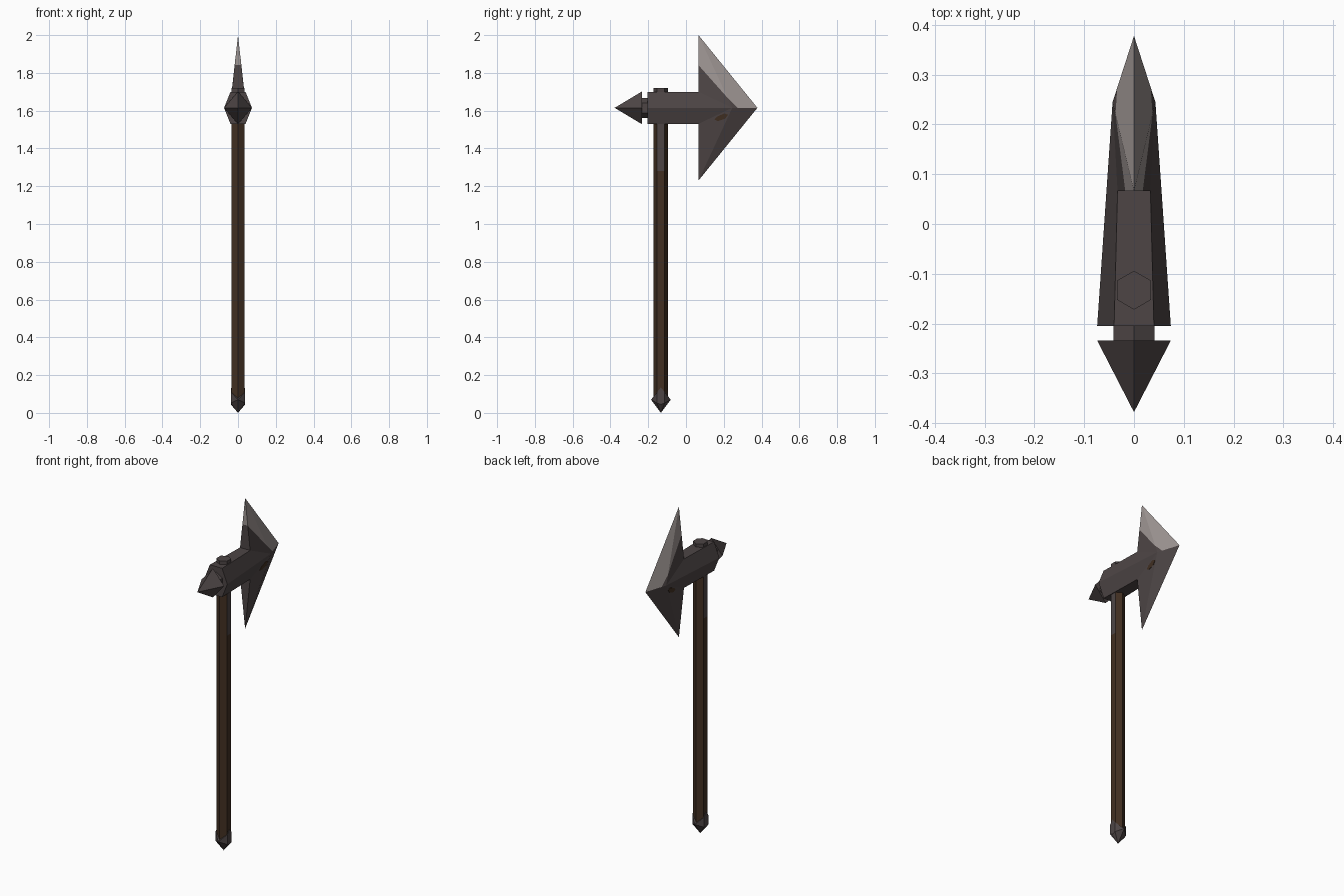
import bpy, bmesh, math
from mathutils import Vector

if "Cube" in bpy.data.objects:
    bpy.data.objects.remove(bpy.data.objects["Cube"])


def material(name, rgb):
    m = bpy.data.materials.new(name)
    m.diffuse_color = (*rgb, 1)
    m.use_nodes = True
    m.node_tree.nodes["Principled BSDF"].inputs["Base Color"].default_value = m.diffuse_color
    return m


IRON = material("dark iron", (0.075, 0.060, 0.060))
EDGE = material("sharpened steel", (0.34, 0.30, 0.29))
WOOD = material("dark wood", (0.054, 0.029, 0.016))
MATS = [IRON, EDGE, WOOD]
SHAFT_Y, HEAD_Z = -0.133, 1.615


def build(name, faces):
    """Mesh from (points, material index) faces, welded and oriented outward."""
    bm = bmesh.new()
    for pts, mi in faces:
        bm.faces.new([bm.verts.new(p) for p in pts]).material_index = mi
    bmesh.ops.remove_doubles(bm, verts=bm.verts, dist=1e-5)
    bmesh.ops.recalc_face_normals(bm, faces=bm.faces)
    me = bpy.data.meshes.new(name)
    bm.to_mesh(me)
    bm.free()
    for m in MATS:
        me.materials.append(m)
    ob = bpy.data.objects.new(name, me)
    bpy.context.collection.objects.link(ob)
    return ob


def loft(rings, rule=lambda a, b: 0):
    """Quads between successive rings plus end caps."""
    out = []
    for r, s in zip(rings, rings[1:]):
        for i in range(len(r)):
            j = (i + 1) % len(r)
            q = [r[i], r[j], s[j], s[i]]
            out.append((q, rule(q[0], q[1])))
    return out + [(rings[0], 0), (rings[-1], 0)]


def mirrored(faces):
    return faces + [([(-x, y, z) for x, y, z in p], m) for p, m in faces]


# Six-sided shaft, with iron straps on its side faces and an iron top
def hexagon(z, r=0.039):
    return [(r * math.sin(i * math.pi / 3), SHAFT_Y + r * math.cos(i * math.pi / 3), z)
            for i in range(6)]


def shaft_colour(a, b):
    on_side = abs(a[0] - b[0]) < 1e-4
    return 0 if a[2] > 1.6 or (on_side and a[2] > 1.2) else 2


build("shaft", loft([hexagon(z) for z in (0.06, 1.28, 1.65, 1.72)], shaft_colour))

# Axe head: tapered socket running into a triangular blade
top, tip, low = (0, 0.066, 2.0), (0, 0.378, HEAD_Z), (0, 0.066, 1.23)
cheek = (0.043, 0.245, HEAD_Z)
flare = (0.074, -0.205, HEAD_Z)
sh_up, sh_dn = (0.033, 0.066, 1.70), (0.033, 0.066, 1.53)
bk_up, bk_dn = (0.040, -0.205, 1.70), (0.040, -0.205, 1.53)


def mix(a, b, t):
    return tuple(Vector(a).lerp(Vector(b), t))


def centre(p):
    return (0, p[1], p[2])


ground_edge = mix(top, sh_up, 0.53)     # where the sharpened area starts
ridge = mix(top, cheek, 0.865)
front = mix(cheek, tip, 0.22)
head = [
    ([top, ground_edge, ridge], 1),
    ([top, ridge, front, tip], 1),
    ([ground_edge, sh_up, cheek, ridge], 0),
    ([ridge, cheek, front], 0),
    ([low, sh_dn, cheek], 0),
    ([low, cheek, front, tip], 0),
    ([bk_up, sh_up, cheek, flare], 0),
    ([bk_dn, sh_dn, cheek, flare], 0),
    ([bk_up, sh_up, centre(sh_up), centre(bk_up)], 0),
    ([bk_dn, sh_dn, centre(sh_dn), centre(bk_dn)], 0),
    ([top, ground_edge, mix(top, centre(sh_up), 0.53)], 1),
    ([ground_edge, sh_up, centre(sh_up), mix(top, centre(sh_up), 0.53)], 0),
    ([low, sh_dn, centre(sh_dn)], 0),
    ([bk_up, flare, bk_dn, centre(bk_dn), centre(bk_up)], 0),
]
build("axe_head", mirrored(head))

# Small brown inlay lying on the lower cheek of each side
n = (Vector(sh_dn) - Vector(low)).cross(Vector(cheek) - Vector(low))


def on_cheek(y, z, lift):
    x = low[0] - (n.y * (y - low[1]) + n.z * (z - low[2])) / n.x
    return (x + lift, y, z)


outline = [(0.15, 1.552), (0.165, 1.569), (0.205, 1.586), (0.222, 1.578),
           (0.208, 1.558), (0.17, 1.545)]
inlay = loft([[on_cheek(y, z, h) for y, z in outline] for h in (-0.001, 0.0015)])
build("cheek_inlay", mirrored([(p, 2) for p, _ in inlay]))


# Neck between socket and rear spike
def neck_ring(y):
    return [(0.048 * math.sin(i * math.pi / 3), y,
             HEAD_Z + 0.053 * math.cos(i * math.pi / 3)) for i in range(6)]


build("spike_neck", loft([neck_ring(-0.24), neck_ring(-0.20)]))

# Rear spike: four-sided pyramid
base = [(0, -0.234, HEAD_Z + 0.086), (0.074, -0.234, HEAD_Z),
        (0, -0.234, HEAD_Z - 0.086), (-0.074, -0.234, HEAD_Z)]
point = (0, -0.378, HEAD_Z)
build("rear_spike", [(base, 0)] + [([base[i], base[(i + 1) % 4], point], 0) for i in range(4)])

# Pommel: zigzag collar closing to a point at the ground
collar = [(0, -0.052, 0.07, 0.07), (0.038, -0.02, 0.11, 0.052), (0.038, 0, 0.135, 0.045),
          (0.038, 0.02, 0.11, 0.052), (0, 0.052, 0.07, 0.07)]
hi = [(x, y + SHAFT_Y, z) for x, y, z, _ in collar]
lo = [(x, y + SHAFT_Y, z) for x, y, _, z in collar]
foot, cap = (0, SHAFT_Y, 0), (0, SHAFT_Y, 0.10)
pommel = []
for i in range(4):
    side = [hi[i], hi[i + 1], lo[i + 1], lo[i]]
    side = [p for k, p in enumerate(side) if p not in side[:k]]
    pommel += [(side, 0), ([lo[i], lo[i + 1], foot], 0), ([hi[i], hi[i + 1], cap], 0)]
build("pommel", mirrored(pommel))
